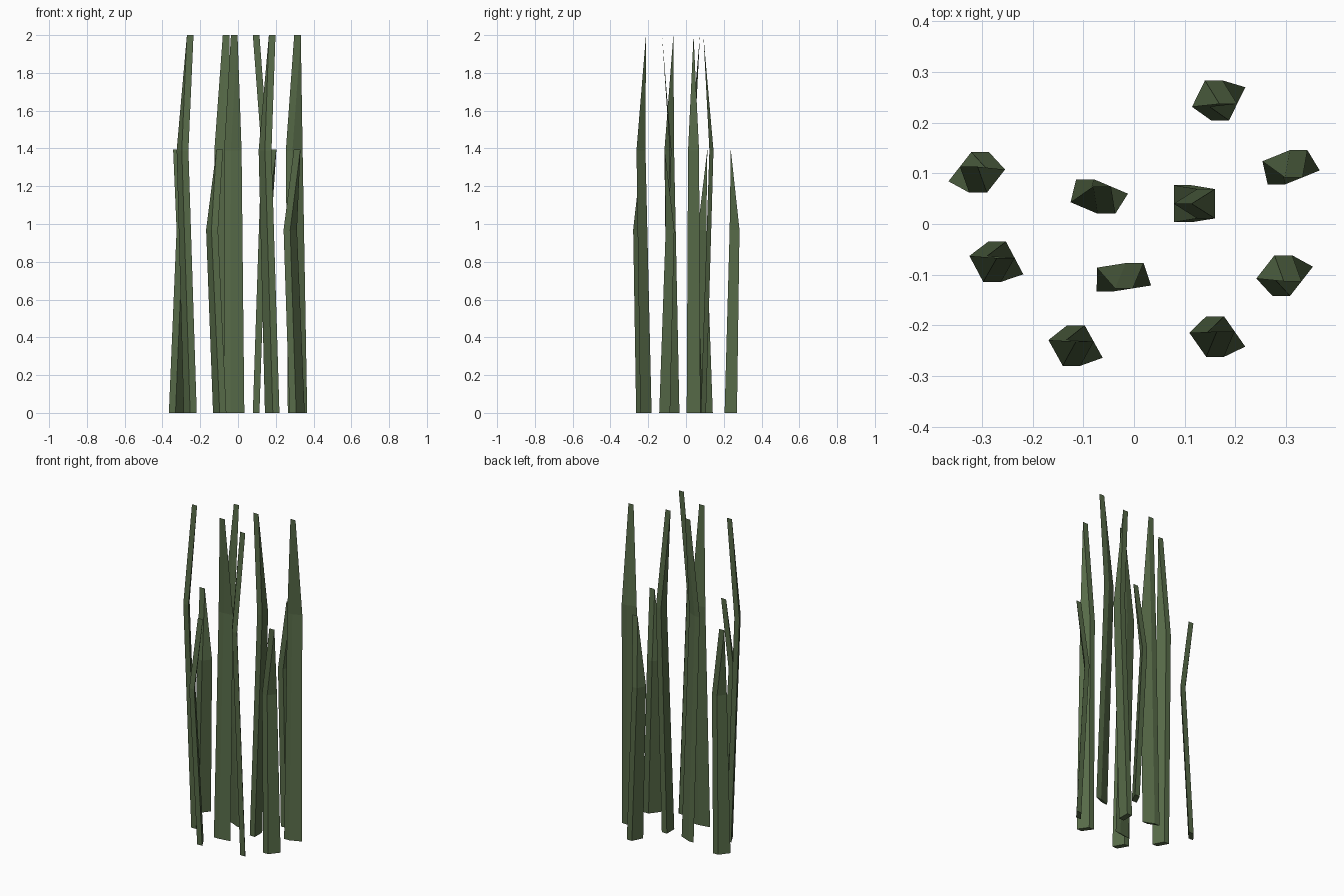
import bpy, bmesh
from math import radians
from mathutils import Vector, Matrix

cube = bpy.data.objects.get("Cube")
if cube:
    bpy.data.objects.remove(cube, do_unlink=True)

# Single leaf colour
green = bpy.data.materials.new("leaf_green")
green.use_nodes = True
colour = (0.095, 0.146, 0.065, 1)
green.diffuse_color = colour
green.node_tree.nodes["Principled BSDF"].inputs["Base Color"].default_value = colour

TALL, SHORT = 2.0, 1.395
THICK = Vector((0.0175, 0, 0))  # every blade is thickened along x


def blade(name, x, y, heading, height):
    """Flat blade with one bend: wide base, bulged knee, tip back over the base."""
    bend = Matrix.Rotation(radians(heading), 3, 'Z') @ Vector((1, 0, 0))
    across = Vector((-bend.y, bend.x, 0))
    root = Vector((x, y, 0))
    knee = root + bend * 0.046 + Vector((0, 0, height * 0.695))
    tip = root + Vector((0, 0, height))
    bm = bmesh.new()

    def ring(centre, half_width):
        side = across * half_width
        corners = (side + THICK, side - THICK, -side - THICK, -side + THICK)
        return [bm.verts.new(centre + c) for c in corners]

    base, mid = ring(root, 0.0365), ring(knee, 0.029)
    top_a, top_b = bm.verts.new(tip + THICK), bm.verts.new(tip - THICK)
    top = [top_a, top_b, top_b, top_a]
    bm.faces.new(base)
    for i in range(4):
        j = (i + 1) % 4
        bm.faces.new((base[i], base[j], mid[j], mid[i]))
        upper = [mid[i], mid[j], top[j]]
        if top[i] is not top[j]:
            upper.append(top[i])
        bm.faces.new(upper)
    bmesh.ops.recalc_face_normals(bm, faces=bm.faces)
    mesh = bpy.data.meshes.new(name)
    bm.to_mesh(mesh)
    bm.free()
    mesh.materials.append(green)
    bpy.context.collection.objects.link(bpy.data.objects.new(name, mesh))


# Clump of blades: root position, bend heading, height
blade("front_left_blade", 0.181, -0.212, 215, TALL)
blade("front_right_blade", -0.097, -0.232, 209, SHORT)
blade("right_front_blade", -0.253, -0.067, 208, TALL)
blade("right_back_blade", -0.326, 0.113, 322, SHORT)
blade("left_front_blade", 0.313, -0.113, 142, SHORT)
blade("left_back_blade", 0.315, 0.092, 112, TALL)
blade("back_blade", 0.186, 0.237, 154, SHORT)
blade("centre_front_blade", -0.02, -0.127, 99, TALL)
blade("centre_right_blade", -0.063, 0.074, 247, TALL)
blade("centre_left_blade", 0.096, 0.04, 0, TALL)
